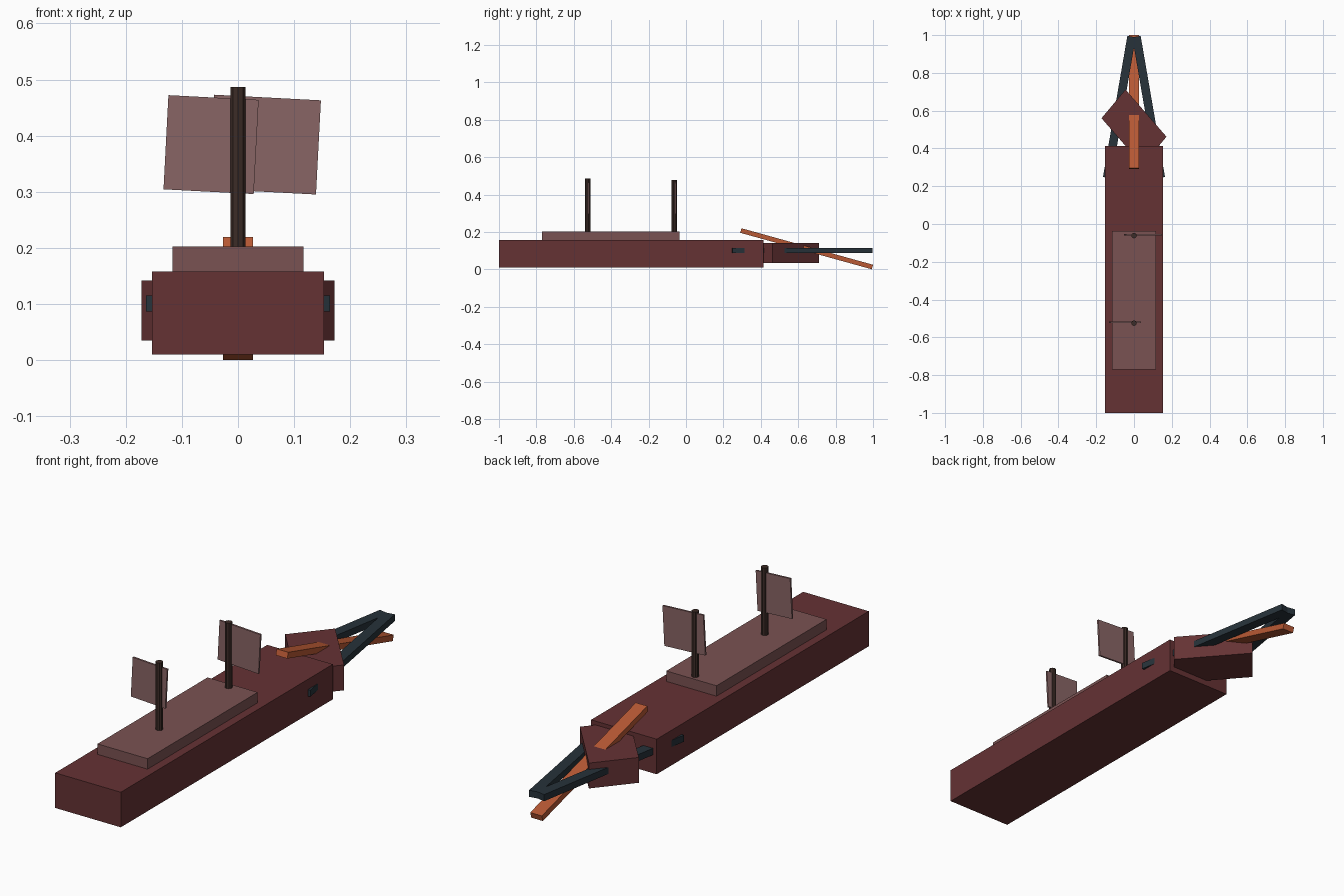
import bpy, bmesh, math
from mathutils import Vector

if "Cube" in bpy.data.objects:
    bpy.data.objects.remove(bpy.data.objects["Cube"])


def material(name, rgb):
    m = bpy.data.materials.new(name)
    m.diffuse_color = (*rgb, 1)
    m.use_nodes = True
    m.node_tree.nodes["Principled BSDF"].inputs["Base Color"].default_value = m.diffuse_color
    return m


HULL = material("dark_red", (0.13, 0.032, 0.034))
DECK = material("dusty_red", (0.195, 0.085, 0.085))
SAIL = material("sail_rose", (0.25, 0.13, 0.13))
MAST = material("dark_wood", (0.045, 0.025, 0.02))
RAM = material("orange", (0.48, 0.10, 0.035))
BEAM = material("slate", (0.02, 0.032, 0.042))


def box(name, center, size, mat, rot=(0, 0, 0)):
    bpy.ops.mesh.primitive_cube_add(size=1, location=center, rotation=rot)
    o = bpy.context.object
    o.name = name
    o.scale = size
    o.data.materials.append(mat)
    return o


def prism(name, outline, z0, z1, mat):
    bm = bmesh.new()
    face = bm.faces.new([bm.verts.new((x, y, z0)) for x, y in outline])
    ext = bmesh.ops.extrude_face_region(bm, geom=[face])
    verts = [g for g in ext["geom"] if isinstance(g, bmesh.types.BMVert)]
    bmesh.ops.translate(bm, verts=verts, vec=(0, 0, z1 - z0))
    bmesh.ops.recalc_face_normals(bm, faces=bm.faces)
    me = bpy.data.meshes.new(name)
    bm.to_mesh(me)
    bm.free()
    o = bpy.data.objects.new(name, me)
    bpy.context.collection.objects.link(o)
    me.materials.append(mat)
    return o


# Hull and raised deck
box("hull", (0, -0.293, 0.084), (0.306, 1.414, 0.148), HULL)
box("deck", (0, -0.403, 0.179), (0.234, 0.734, 0.046), DECK)

# Skewed bow block
prism("bow_block", [(-0.172, 0.56), (-0.045, 0.712), (0.172, 0.462), (0.045, 0.31)],
      0.035, 0.142, HULL)

# Masts, each with a tilted sail plate
for label, y, top, sx, width in (("front", -0.525, 0.487, -0.048, 0.161),
                                 ("rear", -0.062, 0.478, 0.048, 0.191)):
    bpy.ops.mesh.primitive_cylinder_add(vertices=10, radius=0.0145, depth=top - 0.19,
                                        location=(0, y, (top + 0.19) / 2))
    mast = bpy.context.object
    mast.name = label + "_mast"
    mast.data.materials.append(MAST)
    box(label + "_sail", (sx, y + 0.004, 0.384), (width, 0.008, 0.168), SAIL,
        (0, math.radians(3), 0))

# Converging side beams that meet at the tip
for label, s in (("left", -1), ("right", 1)):
    a, b = Vector((0.142 * s, 0.245, 0.101)), Vector((0.013 * s, 0.992, 0.101))
    d = b - a
    box(label + "_beam", (a + b) / 2, (0.045, d.length, 0.028), BEAM,
        (0, 0, -math.atan2(d.x, d.y)))

# Sloping ram through the bow
box("ram", (0, 0.645, 0.11), (0.054, 0.73, 0.025), RAM, (math.radians(-15.5), 0, 0))
